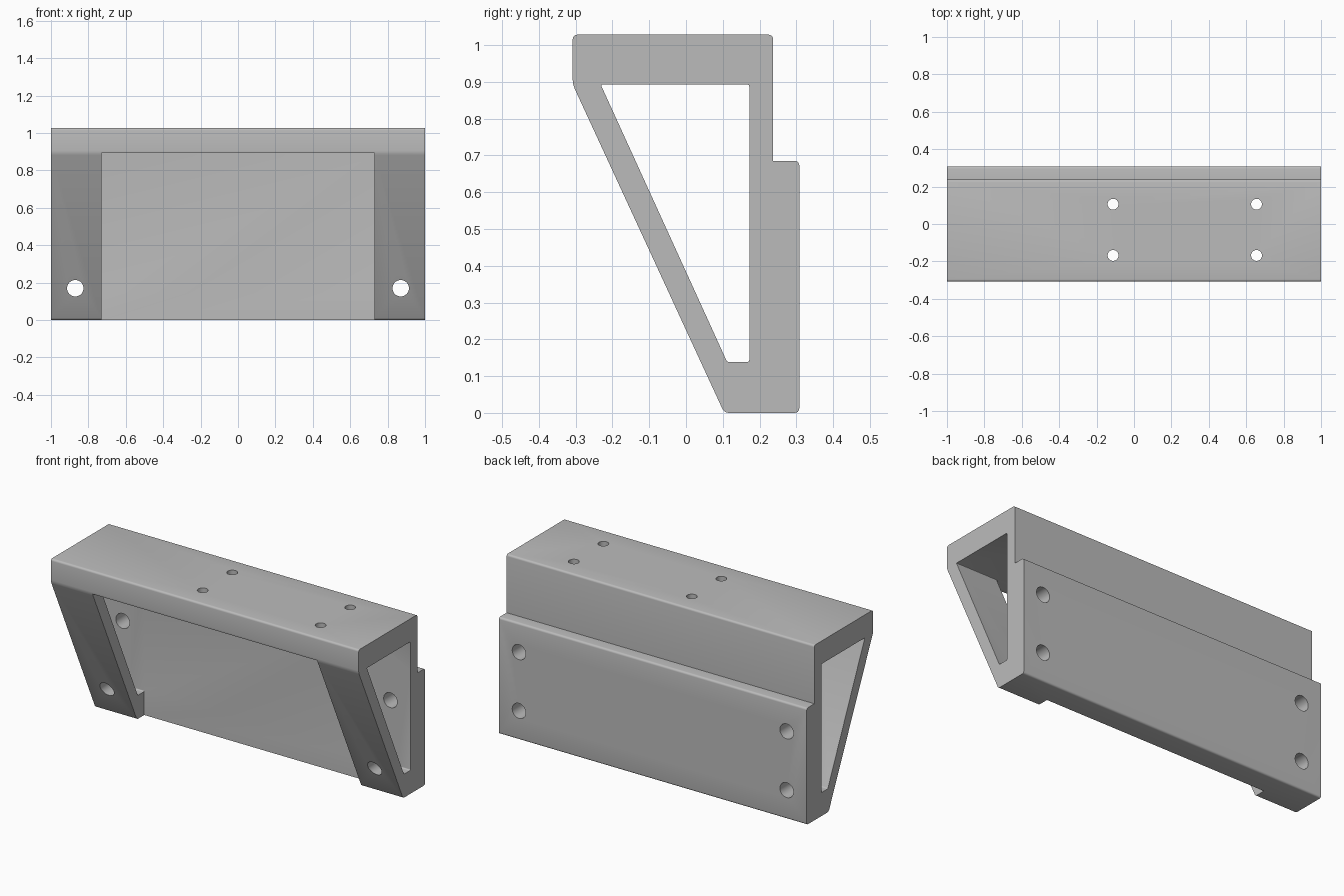
import bpy, bmesh, math
from mathutils import Matrix, Vector

cube = bpy.data.objects.get("Cube")
if cube:
    bpy.data.objects.remove(cube, do_unlink=True)

grey = bpy.data.materials.new("plain grey")
grey.use_nodes = True
colour = (0.5, 0.5, 0.5, 1)
grey.diffuse_color = colour
grey.node_tree.nodes["Principled BSDF"].inputs["Base Color"].default_value = colour


def finish(name, bm):
    bmesh.ops.recalc_face_normals(bm, faces=bm.faces)
    mesh = bpy.data.meshes.new(name)
    bm.to_mesh(mesh)
    bm.free()
    mesh.materials.append(grey)
    ob = bpy.data.objects.new(name, mesh)
    bpy.context.collection.objects.link(ob)
    return ob


def prism(name, points, half_width, radius, sharp=()):
    """Extrude a (y, z) profile along x, rounding its corners except the sharp ones."""
    bm = bmesh.new()
    ring = [bm.verts.new((-half_width, y, z)) for y, z in points]
    face = bm.faces.new(ring)
    moved = bmesh.ops.extrude_face_region(bm, geom=[face])["geom"]
    bmesh.ops.translate(bm, vec=(2 * half_width, 0, 0),
                        verts=[v for v in moved if isinstance(v, bmesh.types.BMVert)])
    kept = [v for i, v in enumerate(ring) if i not in sharp]
    edges = [e for v in kept for e in v.link_edges
             if abs(e.verts[0].co.x - e.verts[1].co.x) > half_width]
    if radius:
        bmesh.ops.bevel(bm, geom=edges, offset=radius, segments=4,
                        profile=0.5, affect='EDGES')
    return finish(name, bm)


def drill(name, centre, axis, radius, length):
    bm = bmesh.new()
    turn = Vector((0, 0, 1)).rotation_difference(Vector(axis)).to_matrix().to_4x4()
    bmesh.ops.create_cone(bm, cap_ends=True, segments=40, radius1=radius, radius2=radius,
                          depth=length, matrix=Matrix.Translation(centre) @ turn)
    return finish(name, bm)


# Full-width body with a stepped back and sloping front
body = prism("mounting_bracket",
             [(0.104, 0), (0.308, 0), (0.308, 0.685), (0.237, 0.685),
              (0.237, 1.028), (-0.308, 1.028), (-0.308, 0.893)],
             1, 0.012, sharp=(3,))

# Triangular side windows and the open bay between the legs
cutters = [
    prism("window_cutter", [(-0.232, 0.893), (0.172, 0.893), (0.172, 0.138), (0.112, 0.138)],
          1.2, 0.006),
    prism("bay_cutter", [(-0.6, -0.2), (0.172, -0.2), (0.172, 0.893), (-0.6, 0.893)],
          0.73, 0),
]

# Wall screw holes; the lower pair also passes through the struts
for x in (-0.87, 0.87):
    cutters.append(drill("lower_hole_cutter", (x, 0.1, 0.17), (0, 1, 0), 0.044, 1))
    cutters.append(drill("upper_hole_cutter", (x, 0.25, 0.515), (0, 1, 0), 0.044, 0.3))

# Four small holes through the top plate
for x in (-0.112, 0.655):
    for y in (-0.168, 0.106):
        cutters.append(drill("top_hole_cutter", (x, y, 0.96), (0, 0, 1), 0.029, 0.3))

for cutter in cutters:
    mod = body.modifiers.new(cutter.name, 'BOOLEAN')
    mod.operation = 'DIFFERENCE'
    mod.solver = 'EXACT'
    mod.object = cutter

# Bake the cuts and discard the cutters
bpy.context.view_layer.update()
graph = bpy.context.evaluated_depsgraph_get()
result = bpy.data.meshes.new_from_object(body.evaluated_get(graph))
body.modifiers.clear()
body.data = result
for cutter in cutters:
    bpy.data.objects.remove(cutter, do_unlink=True)

bpy.ops.object.select_all(action='DESELECT')
body.select_set(True)
bpy.context.view_layer.objects.active = body
bpy.ops.object.shade_smooth_by_angle(angle=math.radians(30))
